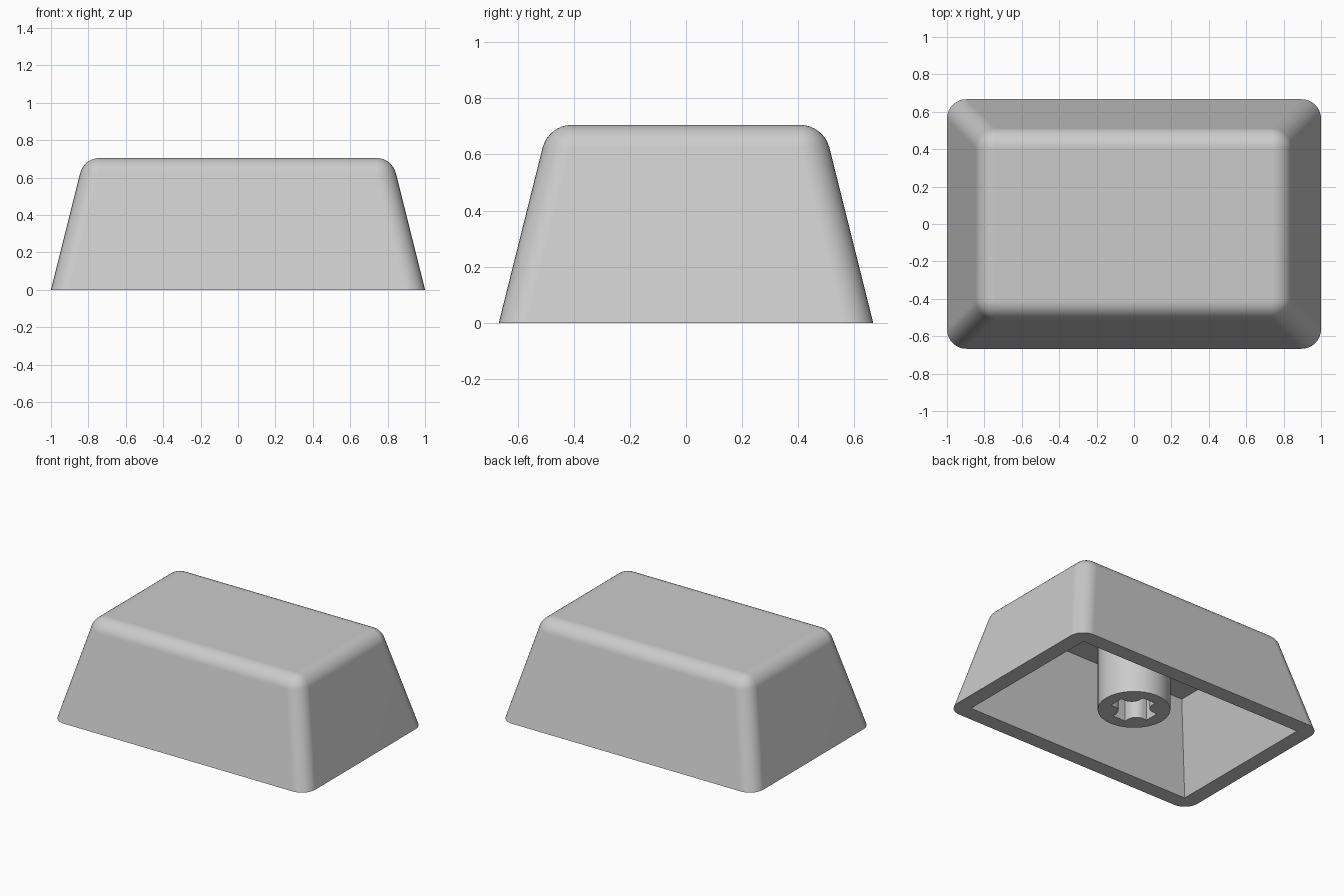
import bpy, bmesh
from math import sin, cos, pi, atan, radians

if "Cube" in bpy.data.objects:
    bpy.data.objects.remove(bpy.data.objects["Cube"])

grey = bpy.data.materials.new("light_grey")
grey.use_nodes = True
colour = (0.6, 0.6, 0.6, 1)
grey.diffuse_color = colour
grey.node_tree.nodes["Principled BSDF"].inputs["Base Color"].default_value = colour

HALF_X, HALF_Y, HEIGHT = 1.0, 0.667, 0.705
SLOPE = 0.25            # inward lean of the walls per unit of height
FILLET = 0.107          # rounding of the top edge and corners
WALL, CEILING = 0.11, 0.605
STEM_BOTTOM, STEM_RADIUS = 0.075, 0.232
ARM, ARM_HALF, CROSS_ROUND = 0.148, 0.05, 0.07
QUADRANTS = ((1, 1), (-1, 1), (-1, -1), (1, -1))


def finish(obj):
    bpy.context.view_layer.objects.active = obj
    bpy.ops.object.select_all(action="DESELECT")
    obj.select_set(True)
    bpy.ops.object.shade_smooth_by_angle(angle=radians(32))


def rounded_ring(bm, cx, cy, radius, z, steps=8):
    """Rectangle of corner centres (cx, cy), rounded by radius."""
    ring = []
    for q, (sx, sy) in enumerate(QUADRANTS):
        for i in range(steps + 1):
            a = (q + i / steps) * pi / 2
            ring.append(bm.verts.new((sx * cx + radius * cos(a), sy * cy + radius * sin(a), z)))
    return ring


def bridge(bm, low, high):
    n = len(low)
    for i in range(n):
        j = (i + 1) % n
        bm.faces.new((low[i], low[j], high[j], high[i]))


# Cap shell: leaning walls rolling over into a flat top
bm = bmesh.new()
lean = atan(SLOPE)
centre_z = HEIGHT - FILLET
start_z = centre_z + FILLET * sin(lean)
rho = FILLET * cos(lean)
cx = HALF_X - SLOPE * start_z - rho
cy = HALF_Y - SLOPE * start_z - rho
rings = [rounded_ring(bm, HALF_X - rho, HALF_Y - rho, rho, 0)]
STEPS = 8
for k in range(STEPS + 1):
    phi = lean + (pi / 2 - lean) * k / STEPS
    rings.append(rounded_ring(bm, cx, cy, FILLET * cos(phi), centre_z + FILLET * sin(phi)))
for low, high in zip(rings, rings[1:]):
    bridge(bm, low, high)
bm.faces.new(rings[-1])

# Hollow underside with sharp inner corners
def inner_ring(z):
    d = WALL + SLOPE * z
    return [bm.verts.new((sx * (HALF_X - d), sy * (HALF_Y - d), z)) for sx, sy in QUADRANTS]

mouth, roof = inner_ring(0), inner_ring(CEILING)
bridge(bm, roof, mouth)
bm.faces.new(roof[::-1])

# Flat rim joining the outer edge to the hollow
outer, n = rings[0], len(rings[0]) // 4
for q in range(4):
    arc = outer[q * n:(q + 1) * n]
    for a, b in zip(arc, arc[1:]):
        bm.faces.new((b, a, mouth[q]))
    nxt = (q + 1) % 4
    bm.faces.new((outer[nxt * n], arc[-1], mouth[q], mouth[nxt]))
bmesh.ops.remove_doubles(bm, verts=bm.verts, dist=1e-4)
bmesh.ops.recalc_face_normals(bm, faces=bm.faces)
mesh = bpy.data.meshes.new("cap_shell")
bm.to_mesh(mesh)
bm.free()
cap = bpy.data.objects.new("cap_shell", mesh)
bpy.context.collection.objects.link(cap)
mesh.materials.append(grey)
finish(cap)
weighted = cap.modifiers.new("flat_face_normals", "WEIGHTED_NORMAL")
weighted.keep_sharp = True

# Stem: a round post with a cross-shaped socket, extruded from its outline
curve = bpy.data.curves.new("stem", "CURVE")
curve.dimensions = "2D"
curve.fill_mode = "BOTH"
curve.extrude = (CEILING + 0.02 - STEM_BOTTOM) / 2


def add_outline(points):
    spline = curve.splines.new("POLY")
    spline.points.add(len(points) - 1)
    for p, (x, y) in zip(spline.points, points):
        p.co = (x, y, 0, 1)
    spline.use_cyclic_u = True


add_outline([(STEM_RADIUS * cos(2 * pi * i / 64), STEM_RADIUS * sin(2 * pi * i / 64))
             for i in range(64)])
cross = []
c = ARM_HALF + CROSS_ROUND
for q in range(4):
    quarter = [(ARM, -ARM_HALF), (ARM, ARM_HALF)]
    for i in range(9):
        a = -pi / 2 - pi / 2 * i / 8
        quarter.append((c + CROSS_ROUND * cos(a), c + CROSS_ROUND * sin(a)))
    co, si = cos(q * pi / 2), sin(q * pi / 2)
    cross += [(x * co - y * si, x * si + y * co) for x, y in quarter]
add_outline(cross)
curve.materials.append(grey)
stem = bpy.data.objects.new("stem", curve)
stem.location.z = STEM_BOTTOM + curve.extrude
bpy.context.collection.objects.link(stem)
bpy.ops.object.select_all(action="DESELECT")
stem.select_set(True)
bpy.context.view_layer.objects.active = stem
bpy.ops.object.convert(target="MESH")
stem = bpy.context.view_layer.objects.active
bm = bmesh.new()
bm.from_mesh(stem.data)
bmesh.ops.remove_doubles(bm, verts=bm.verts, dist=1e-4)
bmesh.ops.recalc_face_normals(bm, faces=bm.faces)
bm.to_mesh(stem.data)
bm.free()
finish(stem)
